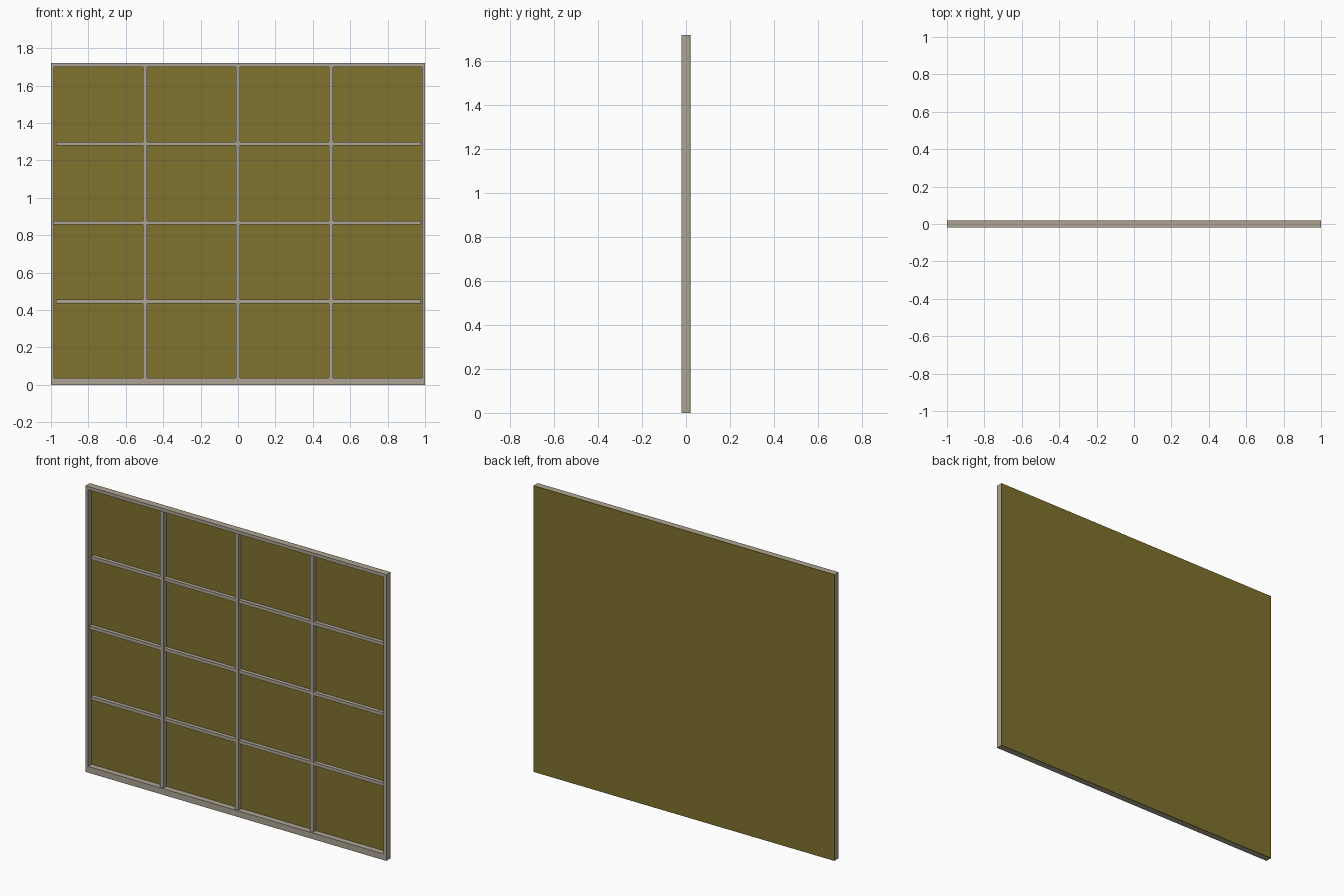
import bpy
import bmesh

if "Cube" in bpy.data.objects:
    bpy.data.objects.remove(bpy.data.objects["Cube"])


def material(name, rgb):
    m = bpy.data.materials.new(name)
    m.diffuse_color = (*rgb, 1)
    m.use_nodes = True
    m.node_tree.nodes["Principled BSDF"].inputs["Base Color"].default_value = m.diffuse_color
    return m


GREY = material("warm grey", (0.42, 0.375, 0.295))
OLIVE = material("olive", (0.215, 0.172, 0.027))


def box(name, x0, x1, y0, y1, z0, z1, mat):
    bm = bmesh.new()
    bmesh.ops.create_cube(bm, size=1)
    for v in bm.verts:
        v.co = (x1 if v.co.x > 0 else x0,
                y1 if v.co.y > 0 else y0,
                z1 if v.co.z > 0 else z0)
    me = bpy.data.meshes.new(name)
    bm.to_mesh(me)
    bm.free()
    me.materials.append(mat)
    ob = bpy.data.objects.new(name, me)
    bpy.context.collection.objects.link(ob)
    return ob


H = 1.72          # overall height
FRONT, BACK = -0.02, 0.02
PANEL = 0.015     # front face of the backing panel
SIDE, TOP, BOTTOM = 0.017, 0.02, 0.037

# backing panel
box("back_panel", -1, 1, PANEL, BACK, 0, H, OLIVE)

# outer frame
box("bottom_rail", -1, 1, FRONT, PANEL, 0, BOTTOM, GREY)
box("top_rail", -1, 1, FRONT, PANEL, H - TOP, H, GREY)
for label, a, b in (("left", -1, -1 + SIDE), ("right", 1 - SIDE, 1)):
    box(label + "_stile", a, b, FRONT, PANEL, BOTTOM, H - TOP, GREY)

# upright bars
for i, x in enumerate((-0.498, 0, 0.498)):
    box(f"upright_bar_{i}", x - 0.011, x + 0.011, -0.012, PANEL, BOTTOM, H - TOP, GREY)

# cross bars, stopping just short of the stiles
for i, z in enumerate((0.446, 0.867, 1.289)):
    left = -0.983 if i == 1 else -0.972
    box(f"cross_bar_{i}", left, 0.978, -0.008, PANEL, z - 0.01, z + 0.01, GREY)
